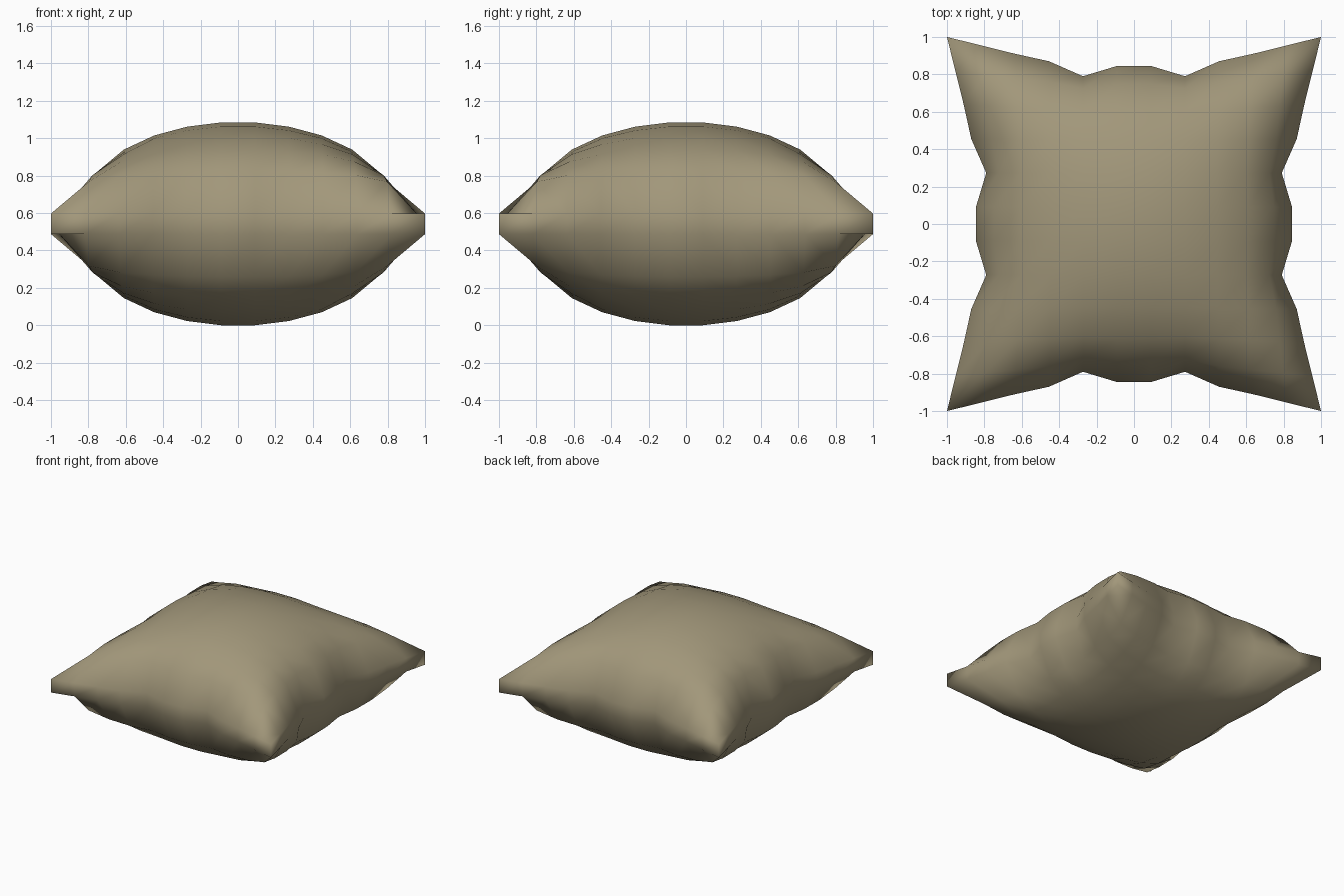
import bpy, bmesh

if "Cube" in bpy.data.objects:
    bpy.data.objects.remove(bpy.data.objects["Cube"])

N = 11            # cloth divisions per side
MID = 0.543       # height of the seam centre
BAND = 0.055      # half height of the seam band
PUFF = 0.493      # how far each face puffs out of the band

# seam position along a side, from its middle to the corner (gathered cloth)
SEAM = [0.845, 0.79, 0.87, 0.91, 0.955, 1.0]


def seam(t):
    return SEAM[min(5, int(abs(t) * N / 2))]


def puff(u, v):
    a = max(0.0, 1 - u * u) ** 0.7
    b = max(0.0, 1 - v * v) ** 0.7
    if a < 1e-6 or b < 1e-6:
        return 0.0
    return (a ** -2 + b ** -2 - 1) ** -0.5


def point(i, j, side):
    u, v = 2 * i / N - 1, 2 * j / N - 1
    x = u * (1 - (1 - seam(v)) * abs(u) ** 3)
    y = v * (1 - (1 - seam(u)) * abs(v) ** 3)
    return x, y, MID + side * (BAND + PUFF * puff(u, v))


bm = bmesh.new()

# top and bottom cloth
grid = {(i, j, s): bm.verts.new(point(i, j, s))
        for s in (1, -1) for i in range(N + 1) for j in range(N + 1)}
for s in (1, -1):
    for i in range(N):
        for j in range(N):
            ring = [(i, j), (i + 1, j), (i + 1, j + 1), (i, j + 1)]
            bm.faces.new([grid[(a, b, s)] for a, b in ring[::s]])

# seam band round the four sides
loop = ([(i, 0) for i in range(N)] + [(N, j) for j in range(N)]
        + [(i, N) for i in range(N, 0, -1)] + [(0, j) for j in range(N, 0, -1)])
for a, b in zip(loop, loop[1:] + loop[:1]):
    bm.faces.new([grid[(*a, -1)], grid[(*b, -1)], grid[(*b, 1)], grid[(*a, 1)]])

bmesh.ops.recalc_face_normals(bm, faces=bm.faces)
low = min(v.co.z for v in bm.verts)
for v in bm.verts:
    v.co.z -= low
for f in bm.faces:
    f.smooth = True

mesh = bpy.data.meshes.new("pillow")
bm.to_mesh(mesh)
bm.free()
pillow = bpy.data.objects.new("pillow", mesh)
bpy.context.collection.objects.link(pillow)

# cloth colour
cloth = bpy.data.materials.new("khaki cloth")
cloth.diffuse_color = (0.36, 0.31, 0.195, 1)
cloth.use_nodes = True
cloth.node_tree.nodes["Principled BSDF"].inputs["Base Color"].default_value = cloth.diffuse_color
mesh.materials.append(cloth)
